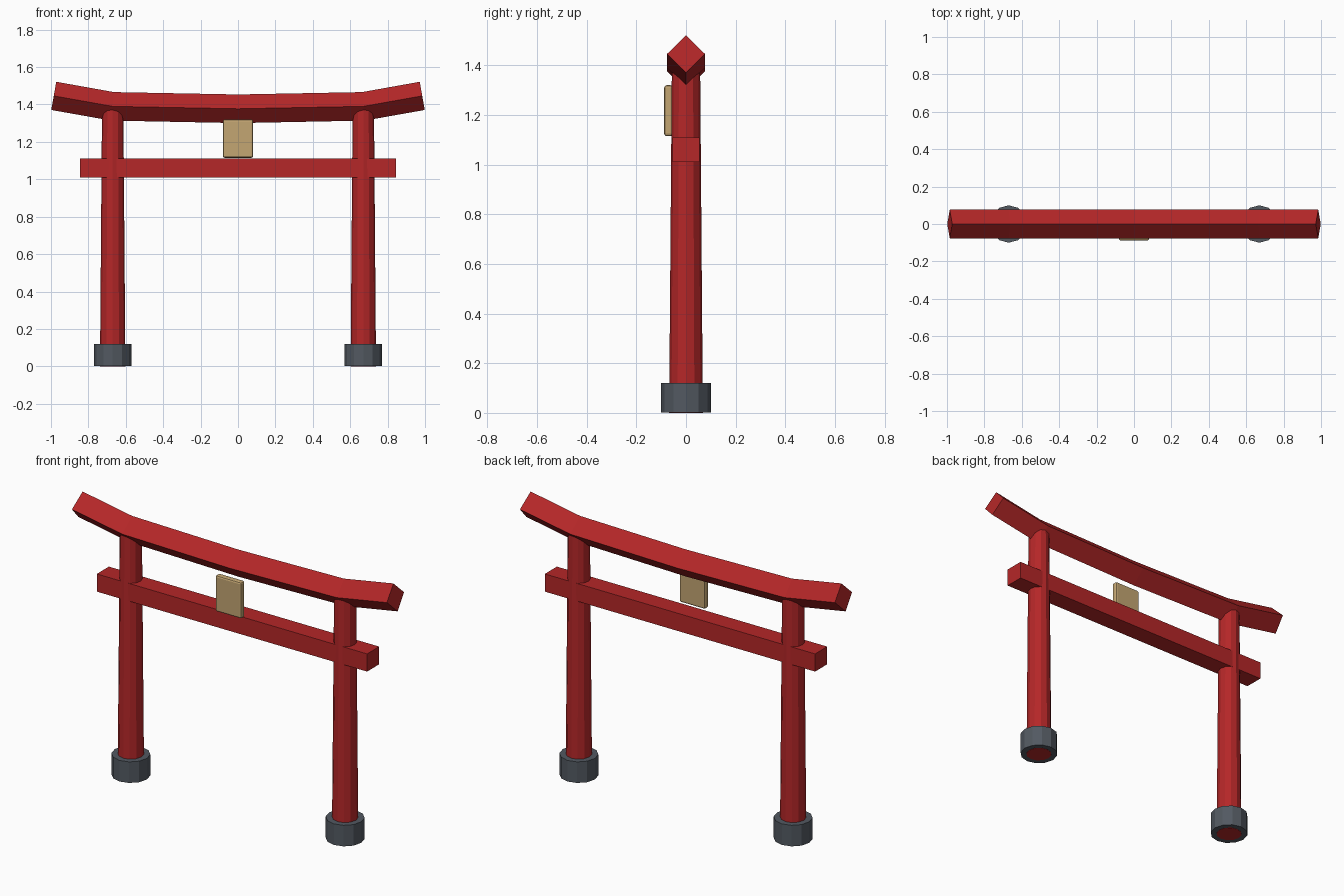
import bpy, bmesh, math
from mathutils import Vector

default = bpy.data.objects.get("Cube")
if default:
    bpy.data.objects.remove(default, do_unlink=True)


def material(name, rgb):
    m = bpy.data.materials.new(name)
    m.use_nodes = True
    m.diffuse_color = (*rgb, 1)
    m.node_tree.nodes["Principled BSDF"].inputs["Base Color"].default_value = (*rgb, 1)
    return m


RED = material("vermilion red", (0.46, 0.02, 0.021))
GREY = material("slate grey", (0.085, 0.1, 0.12))
TAN = material("pale wood", (0.55, 0.38, 0.17))


def finish(name, bm, mat):
    bmesh.ops.recalc_face_normals(bm, faces=bm.faces)
    mesh = bpy.data.meshes.new(name)
    bm.to_mesh(mesh)
    bm.free()
    mesh.materials.append(mat)
    ob = bpy.data.objects.new(name, mesh)
    bpy.context.collection.objects.link(ob)
    return ob


def box(name, lo, hi, mat):
    lo, hi = Vector(lo), Vector(hi)
    bm = bmesh.new()
    bmesh.ops.create_cube(bm, size=1)
    for v in bm.verts:
        v.co = (lo + hi) / 2 + v.co * (hi - lo)
    return finish(name, bm, mat)


def column(name, x, z0, z1, r0, r1, mat):
    bm = bmesh.new()
    bmesh.ops.create_cone(bm, cap_ends=True, segments=12,
                          radius1=r0, radius2=r1, depth=z1 - z0)
    bmesh.ops.translate(bm, verts=bm.verts, vec=(x, 0, (z0 + z1) / 2))
    return finish(name, bm, mat)


def diamond_beam(name, path, radius, mat):
    """Sweep a diamond section along a path in the xz plane, mitred at bends."""
    pts = [Vector((x, 0, z)) for x, z in path]
    bm = bmesh.new()
    rings = []
    for i, p in enumerate(pts):
        before = (p - pts[max(i - 1, 0)]).normalized()
        after = (pts[min(i + 1, len(pts) - 1)] - p).normalized()
        t = (before + after).normalized()
        up = Vector((-t.z, 0, t.x)) * radius
        side = Vector((0, radius, 0))
        rings.append([bm.verts.new(p + d) for d in (up, side, -up, -side)])
    for a, b in zip(rings, rings[1:]):
        for k in range(4):
            j = (k + 1) % 4
            bm.faces.new((a[k], a[j], b[j], b[k]))
    bm.faces.new(rings[0])
    bm.faces.new(rings[-1])
    return finish(name, bm, mat)


# Posts and stone footings
for side, s in (("left", 1), ("right", -1)):
    column(side + "_post", s * 0.67, 0, 1.39, 0.068, 0.057, RED)
    column(side + "_footing", s * 0.67, 0.001, 0.12, 0.1, 0.1, GREY)

# Upswept top beam
half = [(0.67, 1.39), (0.985, 1.446)]
path = [(-x, z) for x, z in reversed(half)] + [(0, 1.377)] + half
diamond_beam("top_beam", path, 0.0765, RED)

# Straight tie beam
box("tie_beam", (-0.845, -0.054, 1.01), (0.845, 0.054, 1.11), RED)

# Hanging plaque with softened edges
plaque = box("plaque", (-0.081, -0.088, 1.115), (0.081, -0.053, 1.32), TAN)
bevel = plaque.modifiers.new("soft_edges", "BEVEL")
bevel.width = 0.01
bevel.segments = 2
